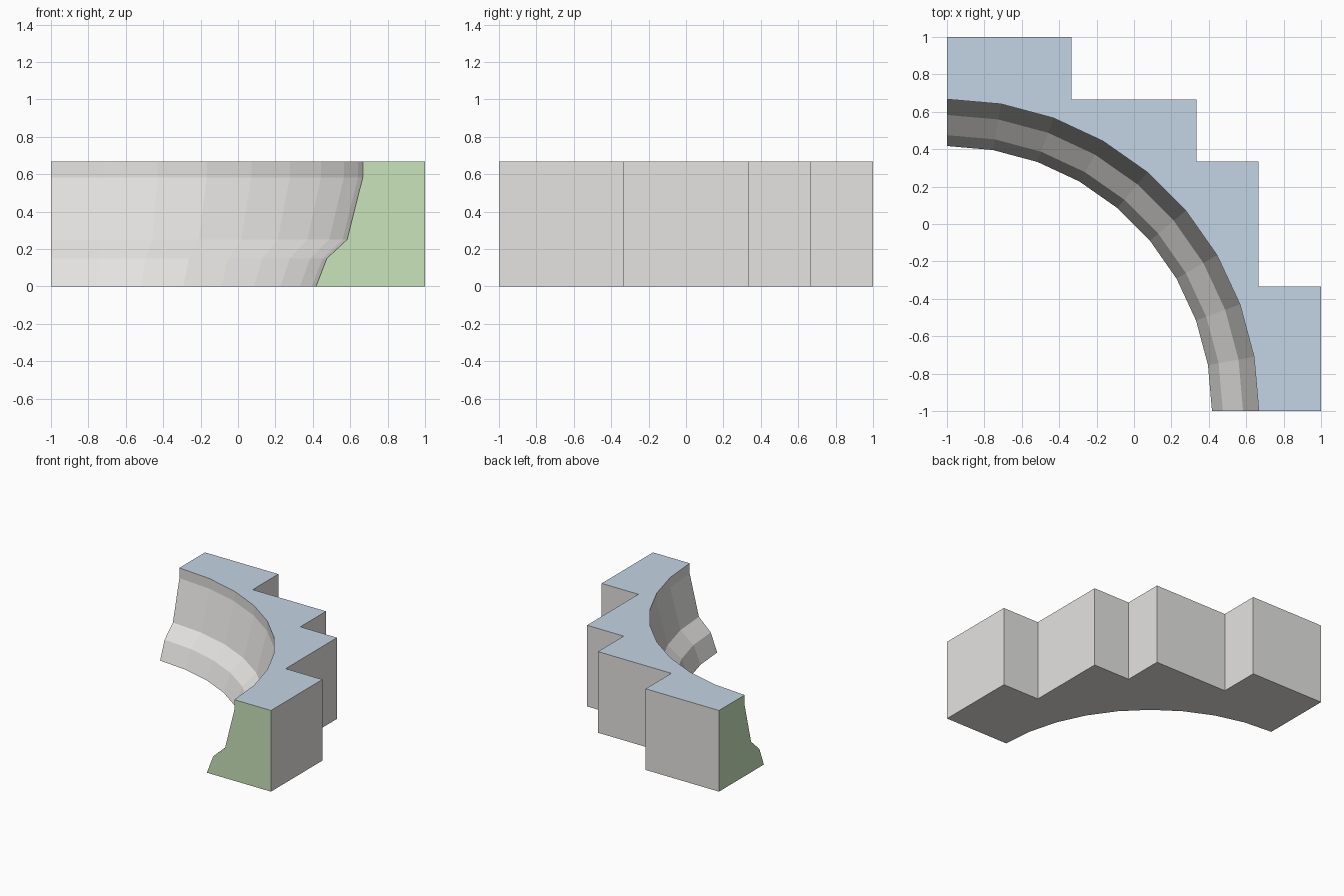
import bpy
import bmesh
from math import sin, cos, radians

# Remove the default object
cube = bpy.data.objects.get("Cube")
if cube:
    bpy.data.objects.remove(cube, do_unlink=True)


def make_material(name, rgb):
    mat = bpy.data.materials.new(name)
    mat.use_nodes = True
    color = (*rgb, 1.0)
    mat.diffuse_color = color
    mat.node_tree.nodes["Principled BSDF"].inputs["Base Color"].default_value = color
    return mat


materials = [
    make_material("pale grey", (0.78, 0.77, 0.75)),
    make_material("pale blue", (0.55, 0.66, 0.78)),
    make_material("pale green", (0.58, 0.77, 0.49)),
]
GREY, BLUE, GREEN = range(3)

THIRD = 1 / 3
HEIGHT = 2 * THIRD
SEGMENTS = 9

# Wall profile as (radius, height), bottom to top
profile = [(1.417, 0), (1.475, 0.15), (1.583, 0.25), (1.667, 0.583), (1.667, HEIGHT)]

# Stepped back outline, from the left end round to the right end
steps = [(1, -1), (1, -THIRD), (2 * THIRD, -THIRD), (2 * THIRD, THIRD),
         (THIRD, THIRD), (THIRD, 2 * THIRD), (-THIRD, 2 * THIRD), (-THIRD, 1), (-1, 1)]

bm = bmesh.new()

# Curved inner wall: a quarter turn about the front right corner
rings = []
for radius, z in profile:
    angles = [radians(90 * i / SEGMENTS) for i in range(SEGMENTS + 1)]
    rings.append([bm.verts.new((-1 + radius * cos(a), -1 + radius * sin(a), z)) for a in angles])
low = [bm.verts.new((x, y, 0)) for x, y in steps]
high = [bm.verts.new((x, y, HEIGHT)) for x, y in steps]


def skirt(lower, upper):
    for i in range(len(lower) - 1):
        bm.faces.new((lower[i], lower[i + 1], upper[i + 1], upper[i]))


for lower, upper in zip(rings, rings[1:]):
    skirt(lower, upper)

# Stepped outer wall
skirt(low, high)

# Underside and top
bm.faces.new(low + rings[0][::-1])
top = bm.faces.new(high + rings[-1][::-1])
top.material_index = BLUE

# The two cut ends
for end in (0, -1):
    face = bm.faces.new([low[end]] + [ring[end] for ring in rings] + [high[end]])
    face.material_index = GREEN

bmesh.ops.recalc_face_normals(bm, faces=bm.faces)
mesh = bpy.data.meshes.new("curved_wall_corner")
bm.to_mesh(mesh)
bm.free()
for mat in materials:
    mesh.materials.append(mat)
wall = bpy.data.objects.new("curved_wall_corner", mesh)
bpy.context.collection.objects.link(wall)
